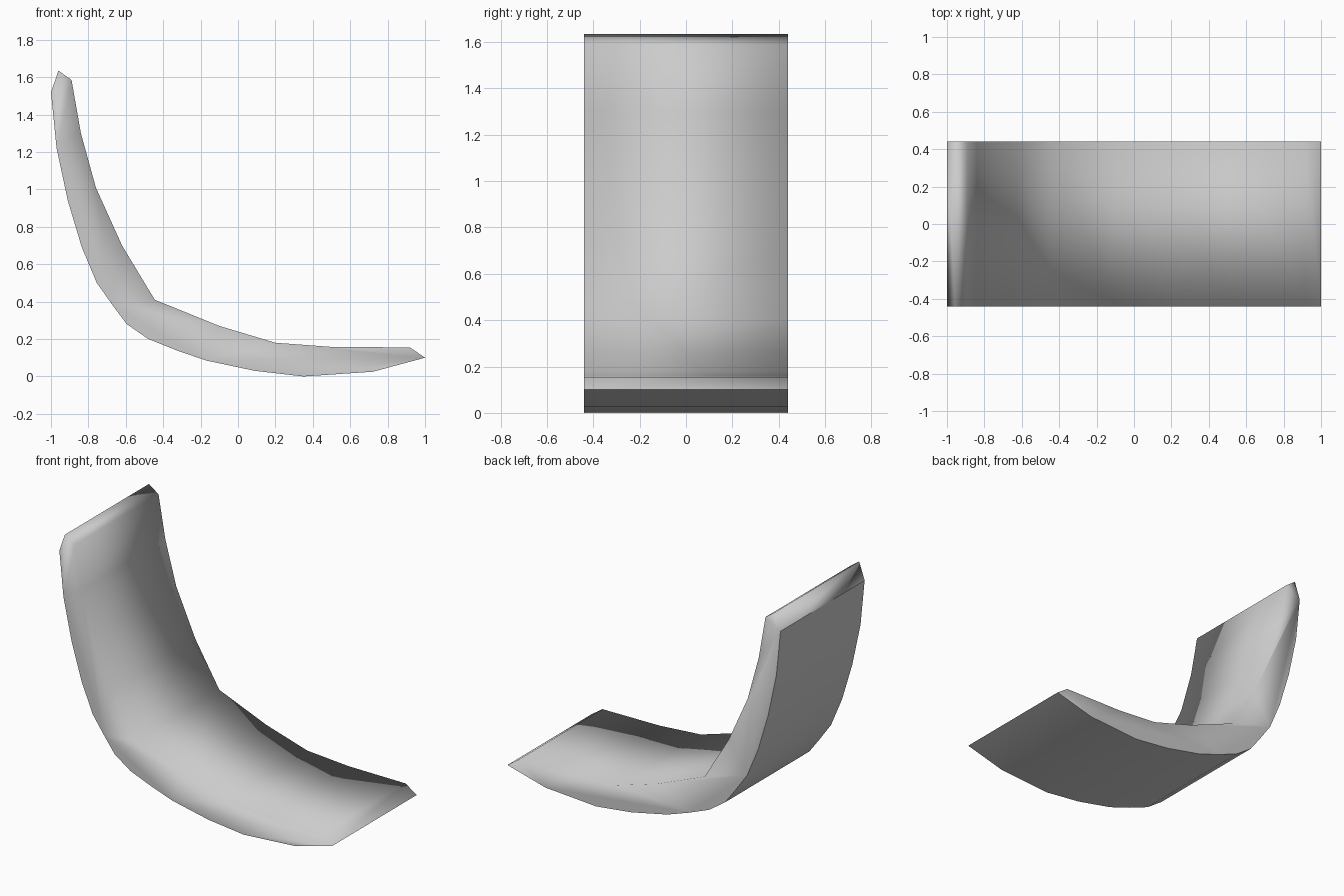
import bpy, bmesh

if "Cube" in bpy.data.objects:
    bpy.data.objects.remove(bpy.data.objects["Cube"])

HALF_WIDTH = 0.44

# Side profile (x, z): underside from the upper tip to the front tip
outer = [(-1, 1.52), (-0.97, 1.22), (-0.91, 0.94), (-0.835, 0.69), (-0.755, 0.50),
         (-0.67, 0.38), (-0.595, 0.28), (-0.48, 0.20), (-0.33, 0.14), (-0.17, 0.085),
         (0.09, 0.03), (0.35, 0.0), (0.72, 0.025), (1, 0.10)]
# Upper surface from the front tip back to the top
inner = [(0.92, 0.155), (0.5, 0.158), (0.2, 0.18), (-0.1, 0.27), (-0.445, 0.41),
         (-0.62, 0.70), (-0.76, 1.01), (-0.84, 1.30), (-0.89, 1.585), (-0.96, 1.635)]
profile = outer + inner
n, m = len(profile), len(outer)

# Curved shell: profile extruded across the width
bm = bmesh.new()
front = [bm.verts.new((x, -HALF_WIDTH, z)) for x, z in profile]
back = [bm.verts.new((x, HALF_WIDTH, z)) for x, z in profile]
bm.faces.new(front)
bm.faces.new(back[::-1])
underside = set()
for i in range(n):
    j = (i + 1) % n
    face = bm.faces.new((front[i], back[i], back[j], front[j]))
    if i < m - 1:
        underside.add(face)
bmesh.ops.recalc_face_normals(bm, faces=bm.faces[:])

# Smooth everywhere, with a hard border around the underside
for face in bm.faces:
    face.smooth = True
for edge in bm.edges:
    if sum(f in underside for f in edge.link_faces) == 1:
        edge.smooth = False

mesh = bpy.data.meshes.new("curved_seat_shell")
bm.to_mesh(mesh)
bm.free()
shell = bpy.data.objects.new("curved_seat_shell", mesh)
bpy.context.collection.objects.link(shell)
